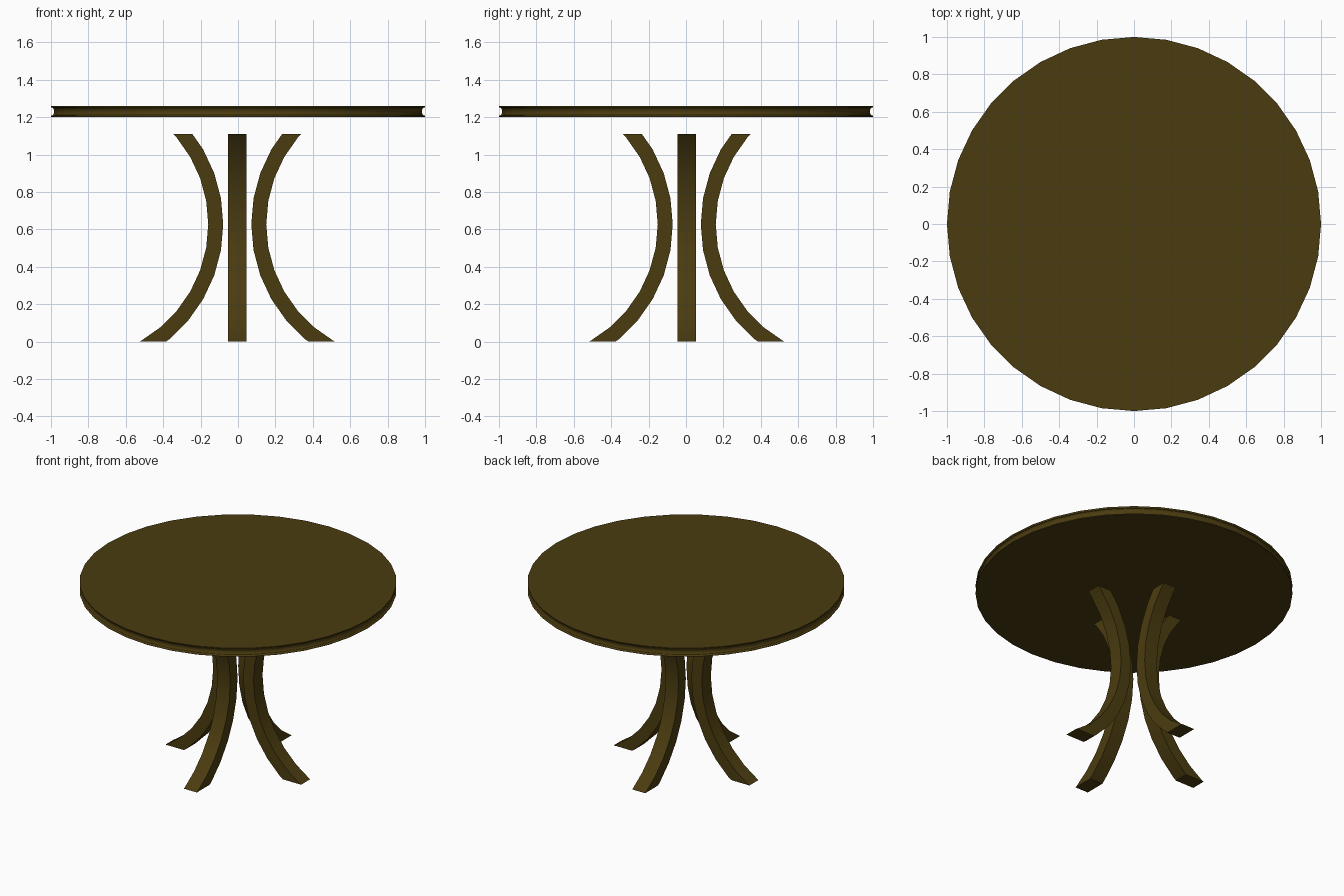
import bpy, bmesh, math
from mathutils import Matrix

if "Cube" in bpy.data.objects:
    bpy.data.objects.remove(bpy.data.objects["Cube"])

wood = bpy.data.materials.new("dark_wood")
wood.diffuse_color = (0.07, 0.045, 0.005, 1)
wood.use_nodes = True
wood.node_tree.nodes["Principled BSDF"].inputs["Base Color"].default_value = wood.diffuse_color


def finish(name, bm):
    bmesh.ops.recalc_face_normals(bm, faces=bm.faces[:])
    me = bpy.data.meshes.new(name)
    bm.to_mesh(me)
    bm.free()
    ob = bpy.data.objects.new(name, me)
    bpy.context.collection.objects.link(ob)
    me.materials.append(wood)
    bpy.ops.object.select_all(action='DESELECT')
    ob.select_set(True)
    bpy.context.view_layer.objects.active = ob
    bpy.ops.object.shade_smooth_by_angle(angle=math.radians(30))
    return ob


# Round top: stacked rings with a hollow rounded groove around the rim
SIDES = 36
profile = [(1, 1.2), (1, 1.205)]
for i in range(7):
    a = math.pi * i / 6
    profile.append((0.998 - 0.015 * math.sin(a), 1.23 - 0.022 * math.cos(a)))
profile += [(1, 1.255), (1, 1.26)]
bm = bmesh.new()
rings = [[bm.verts.new((r * math.cos(2 * math.pi * k / SIDES),
                        r * math.sin(2 * math.pi * k / SIDES), z))
          for k in range(SIDES)] for r, z in profile]
for low, high in zip(rings, rings[1:]):
    for k in range(SIDES):
        n = (k + 1) % SIDES
        bm.faces.new((low[k], low[n], high[n], high[k]))
bm.faces.new(rings[0])
bm.faces.new(rings[-1])
finish("table_top", bm)


# Curved leg: rectangular section swept along an arc, trimmed flat at both ends
def leg(name, angle):
    bm = bmesh.new()
    cx, cz, r_in, r_out, half = 0.875, 0.627, 0.72, 0.80, 0.05
    sections = []
    for deg in range(-70, 61, 10):
        a = math.radians(deg)
        sections.append([bm.verts.new((cx - r * math.cos(a), y, cz + r * math.sin(a)))
                         for r, y in ((r_in, -half), (r_in, half),
                                      (r_out, half), (r_out, -half))])
    for s, t in zip(sections, sections[1:]):
        for k in range(4):
            n = (k + 1) % 4
            bm.faces.new((s[k], s[n], t[n], t[k]))
    for z, up in ((0, -1), (1.11, 1)):
        geom = bm.verts[:] + bm.edges[:] + bm.faces[:]
        cut = bmesh.ops.bisect_plane(bm, geom=geom, plane_co=(0, 0, z),
                                     plane_no=(0, 0, up), clear_outer=True)
        edges = [e for e in cut["geom_cut"] if isinstance(e, bmesh.types.BMEdge)]
        bmesh.ops.contextual_create(bm, geom=edges)
    bm.transform(Matrix.Translation((-0.004, 0.004, 0)) @ Matrix.Rotation(angle, 4, 'Z'))
    finish(name, bm)


for i, side in enumerate(("right", "back", "left", "front")):
    leg(side + "_leg", i * math.pi / 2)
